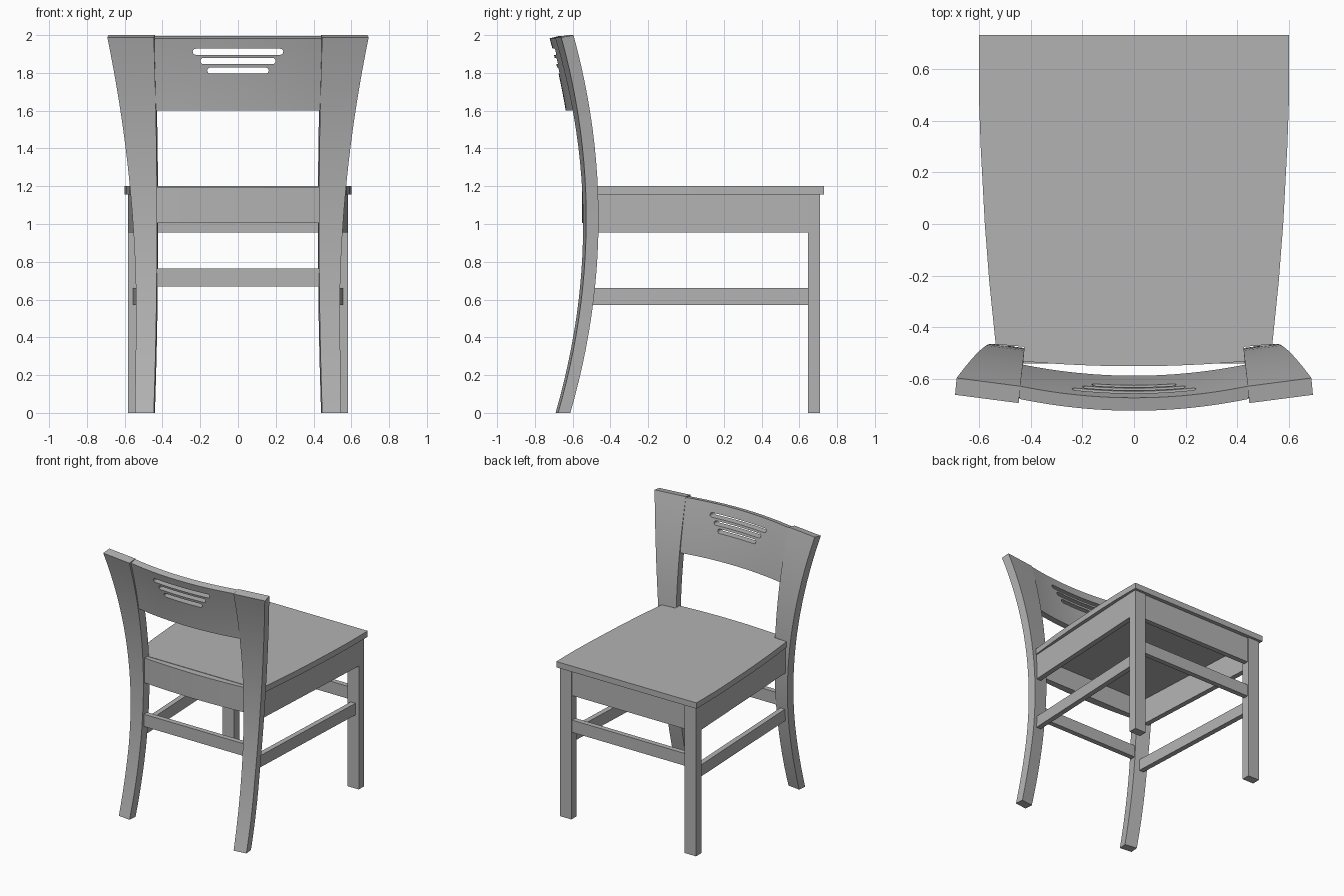
import bpy, bmesh, math

cube = bpy.data.objects.get("Cube")
if cube:
    bpy.data.objects.remove(cube, do_unlink=True)

grey = bpy.data.materials.new("plain grey")
grey.use_nodes = True
colour = (0.45, 0.45, 0.45, 1)
grey.diffuse_color = colour
grey.node_tree.nodes["Principled BSDF"].inputs["Base Color"].default_value = colour


def loft(name, rings, smooth=False):
    """Skin a run of matching cross-sections and cap both ends."""
    bm = bmesh.new()
    rows = [[bm.verts.new(p) for p in ring] for ring in rings]
    n = len(rows[0])
    for a, b in zip(rows, rows[1:]):
        for i in range(n):
            j = (i + 1) % n
            bm.faces.new((a[i], a[j], b[j], b[i]))
    bm.faces.new(rows[0])
    bm.faces.new(rows[-1])
    bmesh.ops.recalc_face_normals(bm, faces=bm.faces)
    mesh = bpy.data.meshes.new(name)
    bm.to_mesh(mesh)
    bm.free()
    obj = bpy.data.objects.new(name, mesh)
    bpy.context.collection.objects.link(obj)
    mesh.materials.append(grey)
    if smooth:
        soften(obj)
    return obj


def soften(obj):
    bpy.ops.object.select_all(action="DESELECT")
    obj.select_set(True)
    bpy.context.view_layer.objects.active = obj
    bpy.ops.object.shade_smooth_by_angle(angle=math.radians(30))


def prism(name, plan, z0, z1, smooth=False):
    return loft(name, [[(x, y, z) for x, y in plan] for z in (z0, z1)], smooth)


def box(name, x0, x1, y0, y1, z0, z1):
    return prism(name, [(x0, y0), (x1, y0), (x1, y1), (x0, y1)], z0, z1)


def steps(a, b, n):
    return [a + (b - a) * i / n for i in range(n + 1)]


def sweep_y(z):
    """Front line of the bowed back posts."""
    return -0.463 - (z - 1.03) ** 2 / 7.1


def outer_x(z):
    """Outer edge of a back post, flaring towards the top."""
    return 0.533 + 0.014 * max(0, 0.5 - z) + 0.068 * max(0, z - 0.5) ** 2


def inner_x(z):
    return 0.423 + 0.017 * (z - 1) ** 2


# Seat board with softly tapering sides
edge = [(0.60, 0.73), (0.60, 0.5), (0.593, 0.3), (0.577, 0), (0.56, -0.22),
        (0.535, -0.465), (0.425, -0.475), (0.425, -0.5)]
prism("seat", edge + [(-x, y) for x, y in reversed(edge)], 1.155, 1.2, True)

# Parts that come in left and right pairs
for side, s in (("left", 1), ("right", -1)):
    rings = []
    for z in steps(0, 2, 24):
        xo, xi, y = outer_x(z), inner_x(z), sweep_y(z)
        dy = 0.13 * (xo - xi)
        low = z - 0.012 * max(0, z - 1)
        rings.append([(s * xo, y, z), (s * (xo + 0.006), y - 0.065, low),
                      (s * (xi + 0.006), y - dy - 0.065, low), (s * xi, y - dy, z)])
    loft(side + "_back_post", rings, True)

    box(side + "_front_leg", *sorted((s * 0.485, s * 0.583)), 0.645, 0.71, 0, 1.155)
    prism(side + "_apron", [(s * 0.583, 0.65), (s * 0.525, -0.48),
                            (s * 0.485, -0.48), (s * 0.543, 0.65)], 0.955, 1.155)
    prism(side + "_stretcher", [(s * 0.555, 0.65), (s * 0.505, -0.495),
                                (s * 0.465, -0.495), (s * 0.515, 0.65)], 0.57, 0.66)

# Front and back cross rails
box("front_apron", -0.49, 0.49, 0.66, 0.7, 0.955, 1.155)
box("front_stretcher", -0.49, 0.49, 0.66, 0.7, 0.67, 0.765)
box("back_stretcher", -0.435, 0.435, -0.54, -0.5, 0.67, 0.765)


def bow(x, depth):
    return depth * (1 - (x / 0.44) ** 2)


# Bowed apron behind the seat
loft("back_apron", [[(x, y, z) for y, z in (
    (-0.49, 1.005), (-0.49, 1.197), (-0.53 - bow(x, 0.02), 1.197),
    (-0.53 - bow(x, 0.02), 1.005))] for x in steps(-0.43, 0.43, 16)], True)

# Backrest panel, bowed both ways
heights = steps(1.6, 1.995, 8)
rings = []
for x in steps(-0.443, 0.443, 24):
    front = [(x, sweep_y(z) - 0.033 - bow(x, 0.045), z) for z in heights]
    back = [(px, y - 0.05, z - 0.012 * max(0, z - 1.6) / 0.4) for px, y, z in front]
    rings.append(front + back[::-1])
panel = loft("backrest_panel", rings)

# Three round-ended slots through the panel
for i, (half, z) in enumerate(((0.24, 1.912), (0.2, 1.863), (0.163, 1.812))):
    r = 0.016
    outline = []
    for k in range(18):
        a = math.pi * (k % 9) / 8 - math.pi / 2 + math.pi * (k // 9)
        cx = (half - r) * (1 if k < 9 else -1)
        outline.append((cx + r * math.cos(a), z + r * math.sin(a)))
    cutter = loft(f"slot_cutter_{i + 1}", [[(x, y, h) for x, h in outline] for y in (-0.9, -0.4)])
    cutter.hide_render = True
    cutter.hide_viewport = True
    mod = panel.modifiers.new(f"slot_{i + 1}", "BOOLEAN")
    mod.operation = "DIFFERENCE"
    mod.solver = "EXACT"
    mod.object = cutter
soften(panel)
